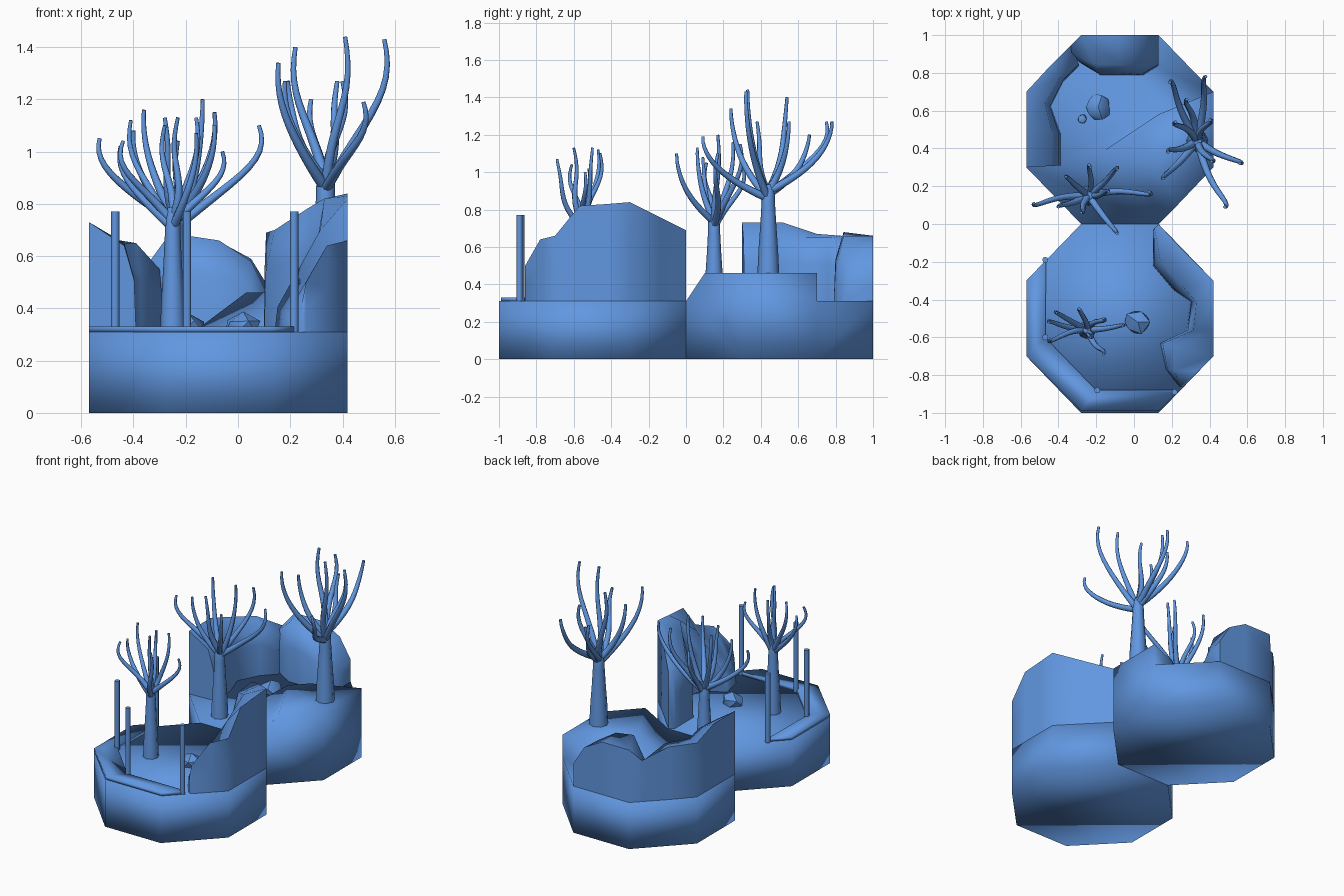
import bpy, bmesh, math, random
from mathutils import Vector

if "Cube" in bpy.data.objects:
    bpy.data.objects.remove(bpy.data.objects["Cube"])

random.seed(4)
Z, T = 0.31, 0.46  # floor of the bases, top of the raised terrace

blue = bpy.data.materials.new("blue")
blue.diffuse_color = (0.12, 0.31, 0.75, 1)
blue.use_nodes = True
blue.node_tree.nodes["Principled BSDF"].inputs["Base Color"].default_value = blue.diffuse_color


def finish(ob, angle=180):
    bpy.ops.object.select_all(action='DESELECT')
    ob.select_set(True)
    bpy.context.view_layer.objects.active = ob
    bpy.ops.object.shade_smooth_by_angle(angle=math.radians(angle))
    ob.data.materials.clear()
    ob.data.materials.append(blue)


def mesh(name, verts, faces, angle=180):
    me = bpy.data.meshes.new(name)
    me.from_pydata(verts, [], faces)
    bm = bmesh.new()
    bm.from_mesh(me)
    bmesh.ops.recalc_face_normals(bm, faces=bm.faces)
    bm.to_mesh(me)
    bm.free()
    ob = bpy.data.objects.new(name, me)
    bpy.context.collection.objects.link(ob)
    finish(ob, angle)


def prism(name, pts, z0, z1, angle=180):
    n = len(pts)
    v = [(x, y, z0) for x, y in pts] + [(x, y, z1) for x, y in pts]
    f = [tuple(range(n)), tuple(range(n, 2 * n))]
    f += [(i, (i + 1) % n, n + (i + 1) % n, n + i) for i in range(n)]
    mesh(name, v, f, angle)


def rock(name, stations):
    """Loft of wall sections: outer xy + height, inner foot xy + crest height."""
    v, f, k = [], [], 6
    for ox, oy, zo, ix, iy, zi in stations:
        def at(t, z):
            return (ox + (ix - ox) * t, oy + (iy - oy) * t, z)
        v += [at(0, Z), at(0, Z + (zo - Z) * 0.5), at(0, zo), at(0.75, zi),
              at(0.96, Z + (zi - Z) * 0.6), at(1, Z)]
    n = len(stations)
    for s in range(n - 1):
        for i in range(k):
            a, b = s * k + i, s * k + (i + 1) % k
            f.append((a, b, b + k, a + k))
    f += [tuple(range(k)), tuple(range((n - 1) * k, n * k))]
    mesh(name, v, f, 75)


def tree(name, x, y, z0, ztop, r, tips):
    cu = bpy.data.curves.new(name, 'CURVE')
    cu.dimensions = '3D'
    cu.bevel_depth = 1.0
    cu.bevel_resolution = 2
    cu.use_fill_caps = True

    def spline(pts):
        sp = cu.splines.new('POLY')
        sp.points.add(len(pts) - 1)
        for p, (co, rad) in zip(sp.points, pts):
            p.co = (*co, 1)
            p.radius = rad

    # trunk tapering to the fork
    h = ztop - z0
    spline([((x, y, z0 + h * t), r * s) for t, s in
            ((0, 1.1), (0.3, 0.98), (0.6, 0.8), (0.85, 0.68), (1.0, 0.66), (1.08, 0.45))])
    # branches sweep out, then up, with a slight sway
    for tx, ty, tz in tips:
        start = ztop - 0.03 + random.uniform(-0.02, 0.03)
        w, q = random.uniform(-0.015, 0.015), random.uniform(-0.015, 0.015)
        pts = []
        for i in range(13):
            t = i / 12
            s = math.sin(math.pi / 2 * t ** 0.92) + 0.07 * math.sin(math.pi * t) * t
            sway = math.sin(2 * math.pi * t)
            pts.append(((x + (tx - x) * s + w * sway, y + (ty - y) * s + q * sway,
                         start + (tz - start) * t), r * (0.4 - 0.24 * t)))
        spline(pts)
    ob = bpy.data.objects.new(name, cu)
    bpy.context.collection.objects.link(ob)
    bpy.ops.object.select_all(action='DESELECT')
    ob.select_set(True)
    bpy.context.view_layer.objects.active = ob
    bpy.ops.object.convert(target='MESH')
    finish(bpy.context.object, 60)


def stone(name, x, y, r, h):
    bm = bmesh.new()
    bmesh.ops.create_icosphere(bm, subdivisions=1, radius=1)
    for v in bm.verts:
        v.co *= random.uniform(0.85, 1.1)
        v.co = Vector((x + v.co.x * r, y + v.co.y * r, max(Z, Z + 0.015 + v.co.z * h)))
    me = bpy.data.meshes.new(name)
    bm.to_mesh(me)
    bm.free()
    ob = bpy.data.objects.new(name, me)
    bpy.context.collection.objects.link(ob)
    finish(ob, 40)


# front octagonal base
octagon = [(-0.28, 0), (0.13, 0), (0.42, 0.3), (0.42, 0.7),
           (0.13, 1), (-0.28, 1), (-0.57, 0.7), (-0.57, 0.3)]
prism("front_base", [(x, y - 1) for x, y in octagon], 0, Z)

# back octagonal base with a raised terrace and a ramp up to it
verts = [(x, y, 0) for x, y in octagon]
verts += [(x, y, T if i == 2 else Z) for i, (x, y) in enumerate(octagon)]
verts += [(-0.17, 0.38, Z), (0.13, 0.58, Z), (0.23, 0.1, T),
          (0.42, 0.7, T), (0.13, 0.58, T), (0.03, 0.48, T)]
mesh("back_base", verts,
     [tuple(range(8)), (8, 9, 16, 17, 11, 12, 13, 14, 15),     # underside, low floor
      (9, 18, 21, 16), (18, 10, 19, 20, 21),                   # ramp, terrace
      (16, 21, 20, 17), (17, 20, 19, 11),                      # terrace back wall
      (0, 1, 9, 8), (1, 2, 10, 18, 9), (2, 3, 11, 19, 10)]
     + [(i, (i + 1) % 8, 8 + (i + 1) % 8, 8 + i) for i in range(3, 8)])

# rock walls
rock("left_rock", [(-0.57, 0.3, 0.73, -0.39, 0.31, 0.64), (-0.57, 0.52, 0.73, -0.39, 0.48, 0.65),
                   (-0.57, 0.7, 0.67, -0.44, 0.62, 0.65), (-0.45, 0.83, 0.66, -0.37, 0.76, 0.65),
                   (-0.33, 0.95, 0.58, -0.29, 0.84, 0.55)])
rock("back_rock", [(-0.36, 0.92, 0.55, -0.28, 0.85, 0.52), (-0.28, 1, 0.66, -0.18, 0.79, 0.68),
                   (-0.08, 1, 0.66, -0.07, 0.79, 0.66), (0.05, 1, 0.59, 0.05, 0.79, 0.58),
                   (0.13, 1, 0.46, 0.13, 0.84, 0.42)])
rock("front_rock", [(0.13, 0, 0.69, 0.1, -0.03, 0.69), (0.26, -0.14, 0.76, 0.1, -0.22, 0.7),
                    (0.42, -0.3, 0.84, 0.21, -0.35, 0.78), (0.42, -0.42, 0.83, 0.3, -0.41, 0.82),
                    (0.42, -0.57, 0.82, 0.28, -0.56, 0.7), (0.42, -0.7, 0.66, 0.14, -0.63, 0.47),
                    (0.34, -0.78, 0.64, 0.17, -0.77, 0.42), (0.26, -0.86, 0.5, 0.24, -0.86, 0.42)])

# low rim and fence posts round the front base
prism("rim", [(-0.465, -0.19), (-0.57, -0.3), (-0.57, -0.7), (-0.28, -0.99), (0.13, -0.99),
              (0.23, -0.89), (0.22, -0.88), (-0.2, -0.88), (-0.47, -0.6)], Z, 0.33)
for i, (x, y) in enumerate([(-0.47, -0.19), (-0.47, -0.6), (-0.195, -0.88), (0.215, -0.89)]):
    bpy.ops.mesh.primitive_cylinder_add(vertices=8, radius=0.016, depth=0.46, location=(x, y, 0.54))
    bpy.context.object.name = f"fence_post_{i + 1}"
    finish(bpy.context.object, 50)

# bare trees
tree("large_tree", 0.335, 0.44, T, 0.9, 0.053,
     [(0.41, 0.33, 1.44), (0.56, 0.32, 1.43), (0.22, 0.54, 1.4), (0.155, 0.24, 1.34),
      (0.48, 0.09, 1.19), (0.38, 0.78, 1.27), (0.19, 0.75, 1.27), (0.28, 0.66, 1.2),
      (0.4, 0.55, 1.27), (0.18, 0.38, 1.27)])
tree("back_tree", -0.24, 0.15, Z, 0.74, 0.048,
     [(0.08, 0.17, 1.1), (-0.09, -0.05, 1.1), (-0.53, 0.11, 1.05), (-0.36, 0.25, 1.16),
      (-0.09, 0.29, 1.15), (-0.23, 0.3, 1.04), (-0.135, 0.17, 1.2), (-0.4, 0.09, 1.08),
      (-0.28, 0.06, 1.13)])
tree("front_tree", -0.25, -0.56, Z, 0.75, 0.044,
     [(-0.45, -0.52, 1.02), (-0.41, -0.47, 1.12), (-0.28, -0.46, 1.1), (-0.16, -0.5, 1.13),
      (-0.06, -0.54, 1.0), (-0.16, -0.69, 1.07), (-0.44, -0.61, 1.04), (-0.23, -0.6, 1.13)])

# loose stones
stone("back_stone", -0.19, 0.62, 0.075, 0.06)
stone("small_stone", -0.275, 0.555, 0.028, 0.025)
stone("front_stone", 0.02, -0.52, 0.075, 0.06)
